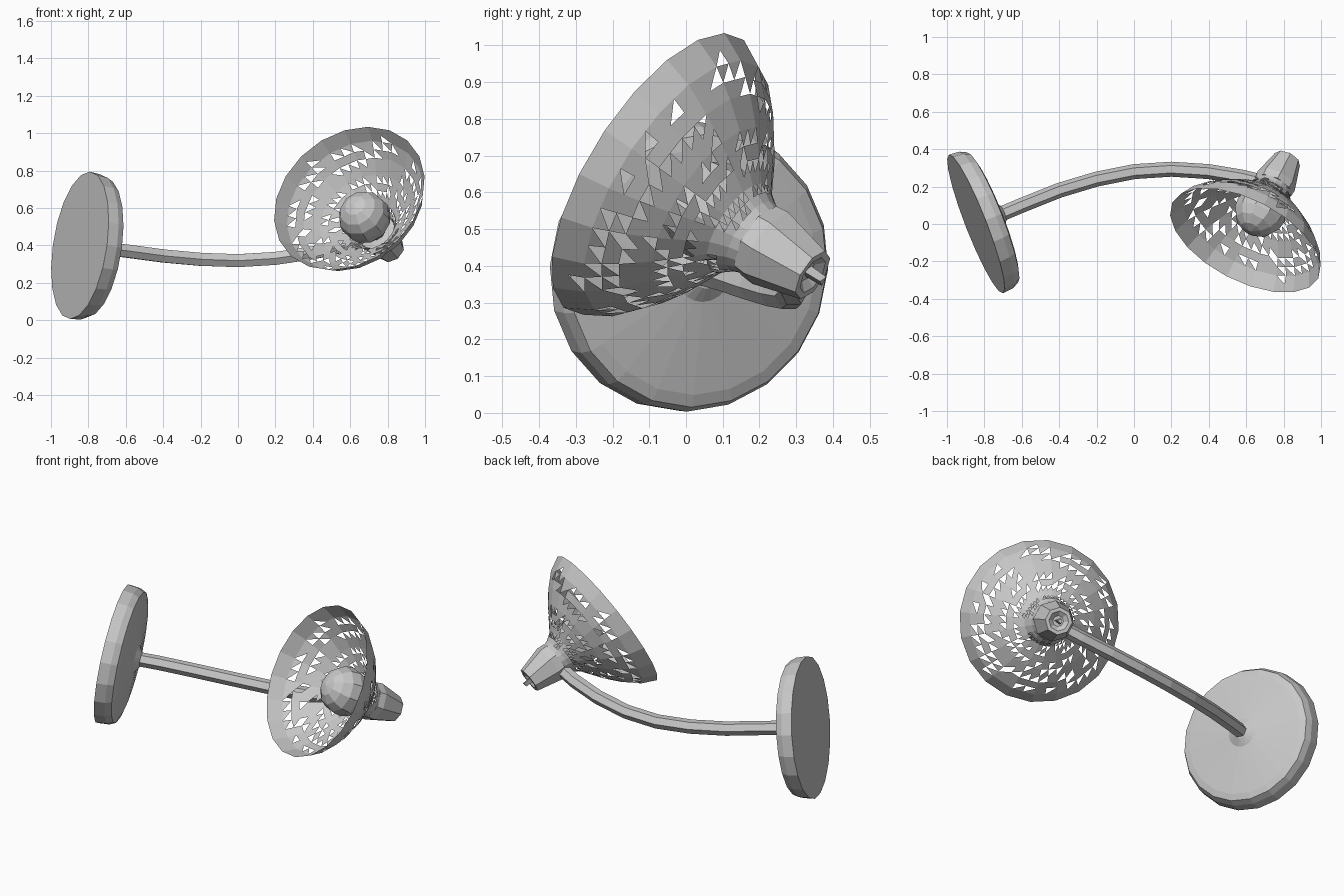
import bpy, bmesh, math, random
from mathutils import Vector

random.seed(4)
if "Cube" in bpy.data.objects:
    bpy.data.objects.remove(bpy.data.objects["Cube"], do_unlink=True)

grey = bpy.data.materials.new("warm_grey_metal")
colour = (0.58, 0.58, 0.58, 1)
grey.diffuse_color = colour
grey.use_nodes = True
grey.node_tree.nodes["Principled BSDF"].inputs["Base Color"].default_value = colour


def finish(name, bm, normals=True):
    if normals:
        bmesh.ops.recalc_face_normals(bm, faces=bm.faces[:])
    mesh = bpy.data.meshes.new(name)
    bm.to_mesh(mesh)
    bm.free()
    mesh.materials.append(grey)
    obj = bpy.data.objects.new(name, mesh)
    bpy.context.scene.collection.objects.link(obj)
    return obj


def ring_points(origin, axis, radius, height, sides, turn=0.0):
    """Points of a polygon ring lying across an axis."""
    q = axis.to_track_quat('Z', 'Y')
    return [origin + q @ Vector((radius * math.cos(a), radius * math.sin(a), height))
            for a in (math.tau * (i + turn) / sides for i in range(sides))]


def skin(bm, rings):
    """Join equal rings with quads and cap both ends."""
    loops = [[bm.verts.new(p) for p in ring] for ring in rings]
    n = len(loops[0])
    for a, b in zip(loops, loops[1:]):
        for i in range(n):
            k = (i + 1) % n
            bm.faces.new((a[i], a[k], b[k], b[i]))
    bm.faces.new(loops[0][::-1])
    bm.faces.new(loops[-1])


def lathe(name, origin, axis, profile, sides, turn=0.0):
    bm = bmesh.new()
    skin(bm, [ring_points(origin, axis, r, h, sides, turn) for r, h in profile])
    return finish(name, bm)


# Wall plate: bevelled disc with a shallow domed front
plate_centre = Vector((-0.845, 0.0, 0.4))
plate_axis = Vector((0.92, 0.36, -0.14)).normalized()
lathe("wall_plate", plate_centre, plate_axis,
      [(0.398, 0), (0.392, 0.06), (0.375, 0.095), (0.34, 0.105), (0.08, 0.135), (0.04, 0.16)], 20)

# Lamp head axis runs from the socket end towards the open rim
head = Vector((0.82, 0.345, 0.375))
head_axis = Vector((-0.40, -0.77, 0.49)).normalized()

# Curved arm: hexagonal tube swept along a path
path = [Vector(p) for p in (
    (-0.73, 0.045, 0.385), (-0.6, 0.1, 0.37), (-0.4, 0.18, 0.343), (-0.2, 0.24, 0.325),
    (0.0, 0.28, 0.318), (0.2, 0.293, 0.33), (0.4, 0.28, 0.36), (0.58, 0.25, 0.40),
    (0.74, 0.21, 0.45))]
bm = bmesh.new()
rings = []
for i, p in enumerate(path):
    tangent = path[min(i + 1, len(path) - 1)] - path[max(i - 1, 0)]
    rings.append(ring_points(p, tangent.normalized(), 0.04, 0, 6))
skin(bm, rings)
finish("curved_arm", bm)

# Socket with a recessed end and a small switch stub
lathe("socket", head, head_axis,
      [(0.03, 0.02), (0.055, 0.0), (0.075, 0.0), (0.112, 0.15), (0.108, 0.19), (0.06, 0.2)], 8)
lathe("switch_stub", head, head_axis, [(0.016, -0.035), (0.02, 0.03)], 3)

# Bulb: narrow neck rising into a round globe
bulb = [(0.05, 0.17), (0.055, 0.215)]
for a in range(-50, 90, 23):
    t = math.radians(a)
    bulb.append((0.14 * math.cos(t), 0.357 + 0.14 * math.sin(t)))
lathe("bulb", head, head_axis, bulb, 10)

# Shade: flared open shell pierced by rows of triangular holes
SIDES, SPLIT = 20, 2
profile = [(0.095, 0.17), (0.11, 0.215), (0.14, 0.26), (0.195, 0.30), (0.265, 0.35),
           (0.335, 0.41), (0.40, 0.48), (0.44, 0.56)]


def split(points, closed):
    """Insert straight in-between points so the big facets stay flat."""
    pairs = list(zip(points, points[1:] + points[:1])) if closed else list(zip(points, points[1:]))
    out = [a.lerp(b, s / SPLIT) for a, b in pairs for s in range(SPLIT)]
    return out if closed else out + [points[-1]]


bm = bmesh.new()
rows = [[bm.verts.new(p) for p in split(ring_points(head, head_axis, v.x, v.y, SIDES), True)]
        for v in split([Vector(p) for p in profile], False)]
count = SIDES * SPLIT
last = len(rows) - 2
for j, (a, b) in enumerate(zip(rows, rows[1:])):
    for i in range(count):
        k = (i + 1) % count
        pierced = 1 < j < last and random.random() < (0.72 if j % 2 else 0.18)
        if pierced:
            bm.faces.new((a[i], a[k], b[k]) if j % 4 == 1 else (a[i], b[k], b[i]))
        else:
            bm.faces.new((a[i], a[k], b[k], b[i]))
finish("pierced_shade", bm, normals=False)
